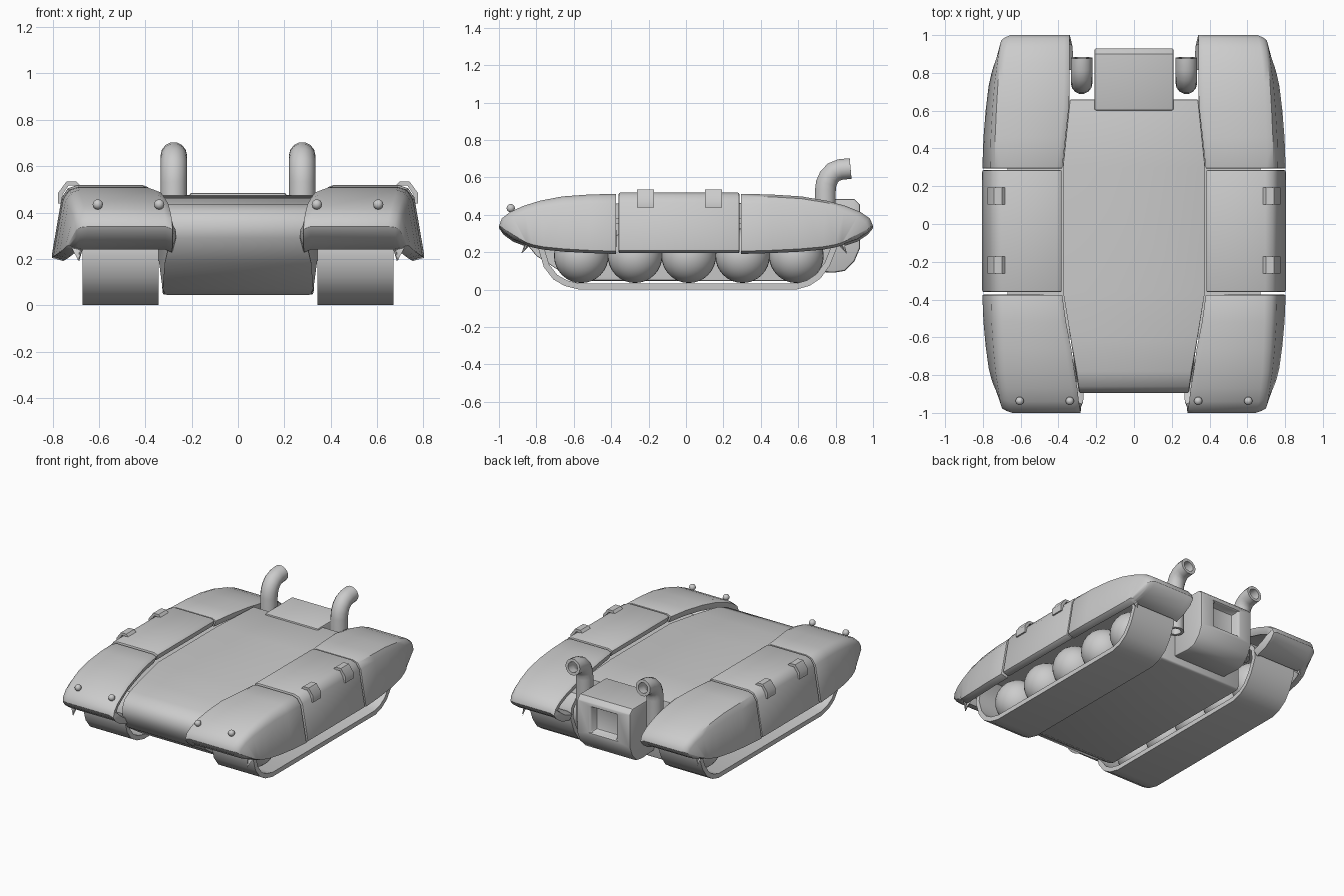
import bpy, bmesh, math
from mathutils import Vector

if "Cube" in bpy.data.objects:
    bpy.data.objects.remove(bpy.data.objects["Cube"])


def finish(ob, mirror=False, thick=0, bevel=0, angle=38):
    """Add modifiers, apply them and shade smooth by angle."""
    if thick:
        m = ob.modifiers.new("shell", 'SOLIDIFY')
        m.thickness, m.offset, m.use_even_offset = thick, -1, False
    if bevel:
        m = ob.modifiers.new("bevel", 'BEVEL')
        m.width, m.segments, m.limit_method, m.angle_limit = bevel, 2, 'ANGLE', math.radians(45)
    if mirror:
        m = ob.modifiers.new("mirror", 'MIRROR')
        m.use_mirror_merge = False
    bpy.ops.object.select_all(action='DESELECT')
    ob.select_set(True)
    bpy.context.view_layer.objects.active = ob
    bpy.ops.object.convert(target='MESH')
    bpy.ops.object.shade_smooth_by_angle(angle=math.radians(angle))
    return ob


def to_object(name, bm):
    bmesh.ops.recalc_face_normals(bm, faces=bm.faces[:])
    me = bpy.data.meshes.new(name)
    bm.to_mesh(me)
    bm.free()
    ob = bpy.data.objects.new(name, me)
    bpy.context.collection.objects.link(ob)
    return ob


def grid(name, rows, closed=False):
    """Skin quads between rows of points."""
    bm = bmesh.new()
    vs = [[bm.verts.new(p) for p in r] for r in rows]
    n = len(vs)
    for i in range(n if closed else n - 1):
        a, b = vs[i], vs[(i + 1) % n]
        for j in range(len(a) - 1):
            bm.faces.new((a[j], a[j + 1], b[j + 1], b[j]))
    return to_object(name, bm)


def prism(name, pts):
    """Side profile (y, z, half width) spanned across x, with capped sides."""
    bm = bmesh.new()
    l = [bm.verts.new((-w, y, z)) for y, z, w in pts]
    r = [bm.verts.new((w, y, z)) for y, z, w in pts]
    n = len(pts)
    bm.faces.new(l)
    bm.faces.new(r)
    for i in range(n):
        k = (i + 1) % n
        bm.faces.new((l[i], l[k], r[k], r[i]))
    return to_object(name, bm)


# central hull
hull = [(.66, .05, .33), (.66, .475, .34), (.3, .462, .378), (-.36, .46, .38), (-.62, .448, .335),
        (-.78, .435, .305), (-.86, .41, .295), (-.895, .36, .29), (-.89, .29, .29), (-.8, .18, .32),
        (-.63, .07, .33), (-.58, .045, .315), (.64, .045, .315)]
finish(prism("hull", hull), bevel=.008)


# fenders: each station is (y, z, inner x, shoulder x, bottom edge point)
def fender_row(y, z, xi, xa, b):
    a, b = Vector((xa, y, z)), Vector(b)
    s = a.lerp(b, .17)
    s.x = a.x + .6 * (b.x - a.x)
    mid = a.lerp(s, .5) + Vector((.006, 0, .25 * (a.z - s.z)))
    return [(xi, y, z - .012), (xi + .03, y, z), a, mid, s, b, b + Vector((-.05, 0, -.015))]


NOSE = [(-.375, .512, .38, .69, (.803, -.375, .205)),
        (-.52, .508, .36, .69, (.797, -.52, .21)),
        (-.66, .498, .332, .685, (.785, -.65, .217)),
        (-.78, .475, .315, .68, (.77, -.76, .228)),
        (-.87, .447, .30, .67, (.755, -.82, .24)),
        (-.94, .415, .292, .66, (.745, -.85, .25)),
        (-.985, .38, .285, .65, (.738, -.86, .255)),
        (-1.0, .34, .283, .645, (.733, -.865, .257)),
        (-.975, .305, .283, .65, (.728, -.865, .257)),
        (-.925, .268, .283, .665, (.725, -.862, .255)),
        (-.85, .24, .285, .68, (.722, -.857, .252))]


def rear_y(y):
    return .295 + (-.375 - y) * .705 / .625


REAR = [(rear_y(y), z, max(.34, .38 - .11 * (rear_y(y) - .295)), xa + .01,
         (b[0], rear_y(b[1]), b[2])) for y, z, xi, xa, b in NOSE]
MID = [(y, .518, .38, .695, (.805, y, .207)) for y in (-.36, .285)]
for name, st in (("front_fender", NOSE), ("rear_fender", REAR), ("middle_fender", MID)):
    finish(grid(name, [fender_row(*s) for s in st]), True, .05, .008)

# tracks
belt = [(-.57, 0), (.59, 0), (.66, .02), (.72, .06), (.77, .13), (.81, .23), (.80, .31), (.73, .38),
        (-.70, .38), (-.77, .31), (-.79, .22), (-.76, .12), (-.71, .055), (-.65, .02)]
finish(grid("track", [[(.342, y, z), (.67, y, z)] for y, z in belt], True), True, .032)

# road wheels
bm = bmesh.new()
for i in range(5):
    g = bmesh.ops.create_uvsphere(bm, u_segments=32, v_segments=16, radius=.146)
    bmesh.ops.translate(bm, verts=g['verts'], vec=(.51, -.56 + i * .2875, .181))
finish(to_object("road_wheels", bm), True)

# engine box with recessed vent in the rear face
box = [(.6, .485), (.90, .485), (.93, .455), (.93, .22), (.90, .15), (.85, .10), (.79, .09), (.62, .10)]
eng = prism("engine_box", [(y, z, .21) for y, z in box])
bm = bmesh.new()
bm.from_mesh(eng.data)
rear = max(bm.faces, key=lambda f: f.normal.y)
bmesh.ops.inset_individual(bm, faces=[rear], thickness=.035)
for v in rear.verts:
    v.co.x *= .55
bmesh.ops.inset_individual(bm, faces=[rear], thickness=.012, depth=-.06)
bm.to_mesh(eng.data)
bm.free()
finish(eng, bevel=.012)

# exhaust pipes
cu = bpy.data.curves.new("exhaust_pipe", 'CURVE')
cu.dimensions, cu.bevel_depth, cu.bevel_resolution = '3D', .057, 5
sp = cu.splines.new('POLY')
path = [(.745, .22), (.745, .53), (.75, .568), (.765, .602), (.79, .628), (.825, .642), (.88, .647)]
sp.points.add(len(path) - 1)
for p, (y, z) in zip(sp.points, path):
    p.co = (.277, y, z, 1)
pipe = bpy.data.objects.new("exhaust_pipe", cu)
bpy.context.collection.objects.link(pipe)
finish(pipe)
bm = bmesh.new()
bm.from_mesh(pipe.data)
pm = to_object("exhaust_pipes", bm)
bpy.data.objects.remove(pipe)
finish(pm, True, .02, angle=50)

# bent clips on the middle fenders
clip = [(.677, .512), (.698, .534), (.74, .534), (.776, .485), (.776, .44)]
for name, y in (("front_clip", -.217), ("rear_clip", .147)):
    rows = [[(x, y - .045, z), (x, y + .045, z)] for x, z in clip]
    finish(grid(name, rows), True, .02)

# bolts on the nose
bm = bmesh.new()
for x in (.34, .605):
    g = bmesh.ops.create_uvsphere(bm, u_segments=16, v_segments=10, radius=.022)
    bmesh.ops.translate(bm, verts=g['verts'], vec=(x, -.937, .435))
finish(to_object("nose_bolts", bm), True)
